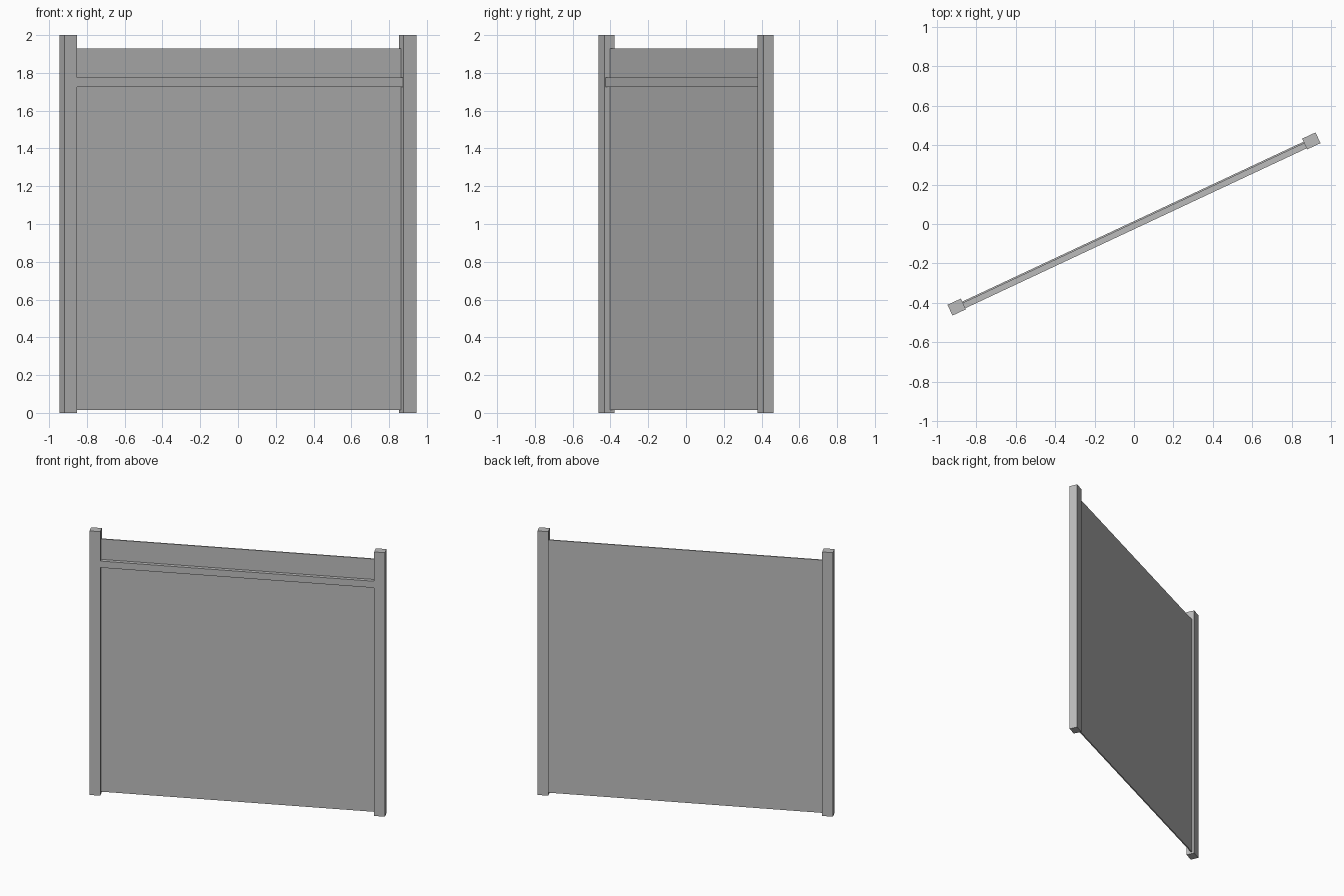
import bpy
import math
from mathutils import Matrix

cube = bpy.data.objects.get("Cube")
if cube:
    bpy.data.objects.remove(cube, do_unlink=True)

TURN = Matrix.Rotation(math.radians(25.1), 4, 'Z')
POST_X = 0.992
POST_W, POST_D = 0.075, 0.06

grey = bpy.data.materials.new("grey")
grey.use_nodes = True
colour = (0.5, 0.5, 0.5, 1)
grey.diffuse_color = colour
grey.node_tree.nodes["Principled BSDF"].inputs["Base Color"].default_value = colour


def box(name, x, y, z):
    """Box from (min, max) ranges in the fence's own axes, turned into place."""
    ranges = (x, y, z)
    bpy.ops.mesh.primitive_cube_add(size=1)
    ob = bpy.context.object
    ob.name = name
    size = [hi - lo for lo, hi in ranges]
    middle = [(hi + lo) / 2 for lo, hi in ranges]
    ob.data.transform(TURN @ Matrix.Translation(middle) @ Matrix.Diagonal((*size, 1)))
    ob.data.materials.append(grey)
    return ob


# Square-edged posts at both ends
for side, name in ((-1, "right_post"), (1, "left_post")):
    cx = side * POST_X
    box(name, (cx - POST_W / 2, cx + POST_W / 2), (-POST_D / 2, POST_D / 2), (0, 2))

# Thin panel and the rail along its front, both meeting the posts
inner = POST_X - POST_W / 2
box("panel", (-inner, inner), (0.004, 0.013), (0.015, 1.93))
box("front_rail", (-inner, inner), (-0.024, 0.004), (1.725, 1.775))
